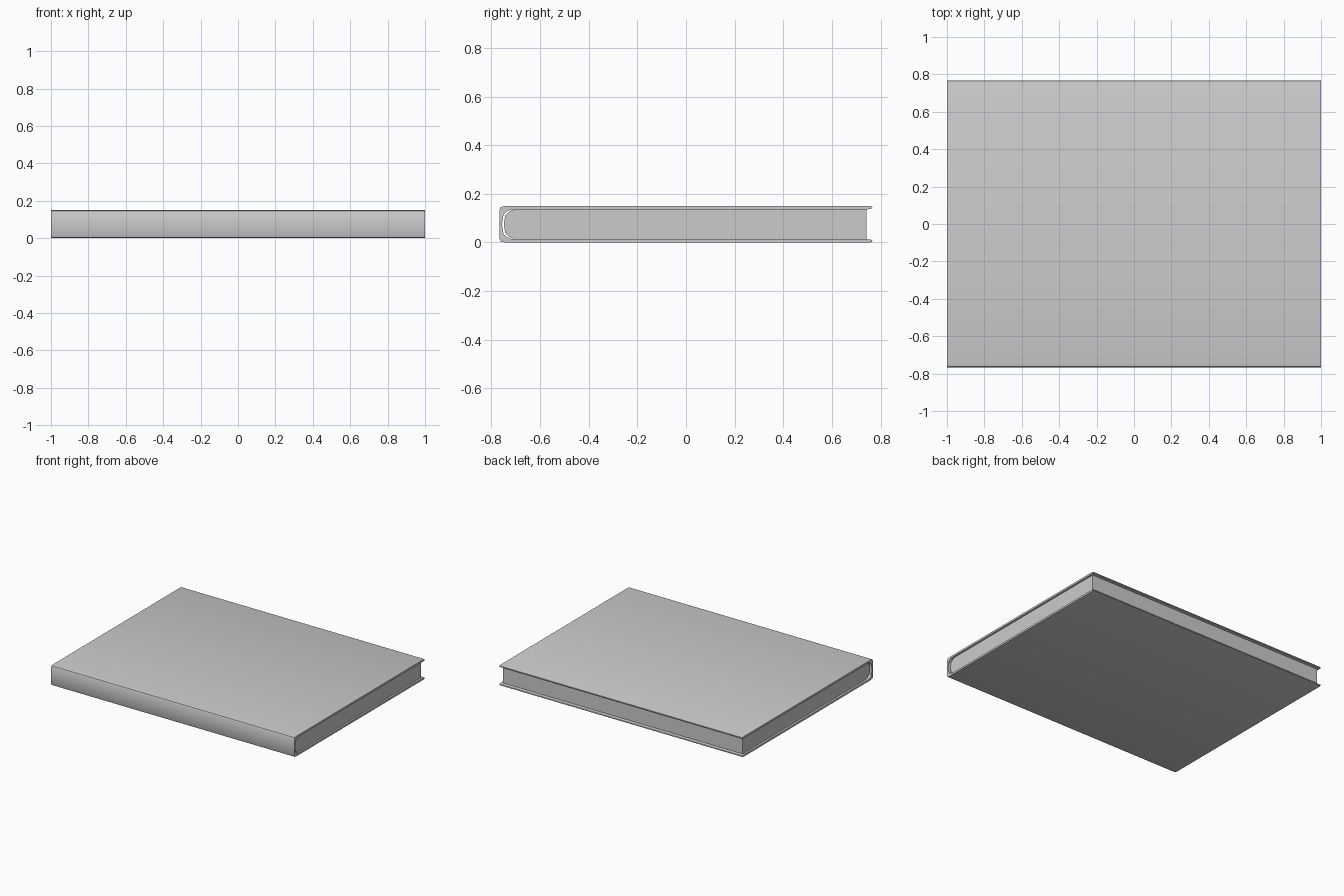
import bpy, bmesh

if "Cube" in bpy.data.objects:
    bpy.data.objects.remove(bpy.data.objects["Cube"])

H = 0.15          # book height
MID = H / 2


def mirrored(lower):
    """Lower-half (y, z) outline plus its reflection about mid height."""
    return lower + [(y, H - z) for y, z in reversed(lower)
                    if abs(z - MID) > 1e-6]


def extrude_profile(name, profile, half_x, bevel=0.0):
    bm = bmesh.new()
    verts = [bm.verts.new((-half_x, y, z)) for y, z in profile]
    face = bm.faces.new(verts)
    out = bmesh.ops.extrude_face_region(bm, geom=[face])
    moved = [g for g in out["geom"] if isinstance(g, bmesh.types.BMVert)]
    bmesh.ops.translate(bm, verts=moved, vec=(2 * half_x, 0, 0))
    bmesh.ops.recalc_face_normals(bm, faces=bm.faces)
    mesh = bpy.data.meshes.new(name)
    bm.to_mesh(mesh)
    bm.free()
    obj = bpy.data.objects.new(name, mesh)
    bpy.context.collection.objects.link(obj)
    if bevel:
        mod = obj.modifiers.new("soft_edges", "BEVEL")
        mod.width = bevel
        mod.segments = 1
        mod.limit_method = 'ANGLE'
        mod.angle_limit = 1.0
    bpy.ops.object.select_all(action='DESELECT')
    obj.select_set(True)
    bpy.context.view_layer.objects.active = obj
    bpy.ops.object.shade_smooth_by_angle(angle=0.6)
    return obj


# Hard cover: two boards joined by a spine with a rounded inner hollow
outer = [(-0.766, 0.012), (-0.762, 0.004), (-0.740, 0.0),
         (0.755, 0.0), (0.764, 0.003), (0.766, 0.007), (0.763, 0.011),
         (0.745, 0.014)]
hollow = [(-0.715, 0.014), (-0.735, 0.021), (-0.750, 0.034), (-0.757, MID)]
extrude_profile("cover", mirrored(outer + hollow), 1.0)

# Page block: rounded at the spine, set in from the board edges
pages = [(0.742, 0.0142), (-0.705, 0.0142), (-0.725, 0.022),
         (-0.743, 0.038), (-0.749, MID)]
extrude_profile("pages", mirrored(pages), 0.986)
